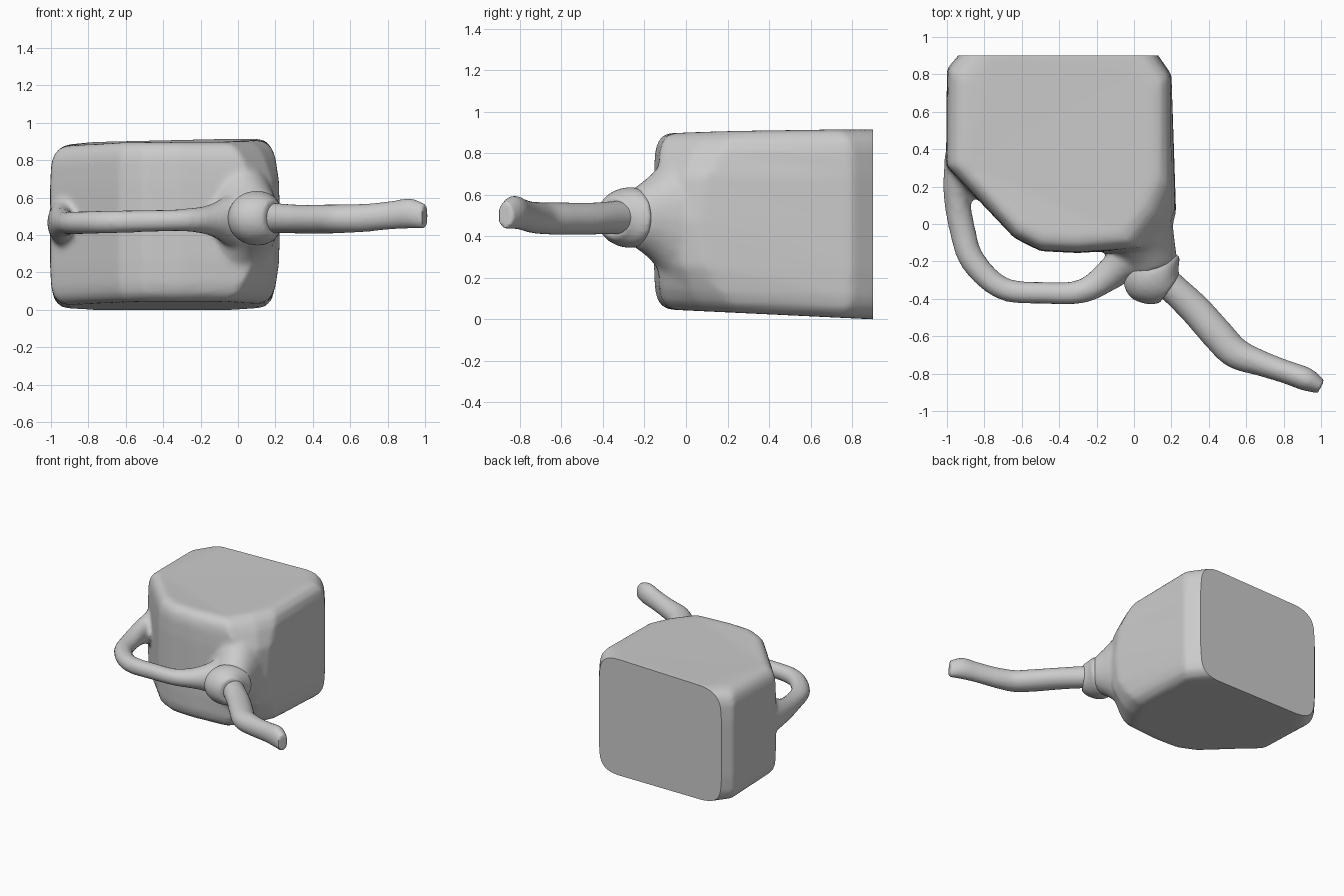
import bpy, bmesh, math
from mathutils import Vector

if "Cube" in bpy.data.objects:
    bpy.data.objects.remove(bpy.data.objects["Cube"])


def spline(keys, steps=6):
    """Catmull-Rom interpolation of (x, y, z, half_width, half_height) keys."""
    k = [Vector(p) for p in keys]
    k = [2 * k[0] - k[1]] + k + [2 * k[-1] - k[-2]]
    out = []
    for i in range(1, len(k) - 2):
        a, b, c, d = k[i - 1:i + 3]
        for s in range(steps):
            t = s / steps
            out.append(0.5 * (2 * b + (c - a) * t + (2 * a - 5 * b + 4 * c - d) * t * t
                              + (3 * b - a - 3 * c + d) * t ** 3))
    return out + [k[-2]]


def loft(bm, rings):
    """Skin a closed solid over equal-length rings of points."""
    vs = [[bm.verts.new(p) for p in r] for r in rings]
    n = len(vs[0])
    for a, b in zip(vs, vs[1:]):
        for i in range(n):
            j = (i + 1) % n
            bm.faces.new((a[i], a[j], b[j], b[i]))
    bm.faces.new(vs[0][::-1])
    bm.faces.new(vs[-1])


def tube(bm, keys, sides=20, steps=6):
    """Elliptical tube along a path lying in a level plane."""
    pts = spline(keys, steps)
    rings = []
    for i, p in enumerate(pts):
        q, o = pts[min(i + 1, len(pts) - 1)], pts[max(i - 1, 0)]
        side = Vector((-(q[1] - o[1]), q[0] - o[0], 0)).normalized()
        c = Vector(p[:3])
        rings.append([c + side * (p[3] * math.cos(a)) + Vector((0, 0, p[4] * math.sin(a)))
                      for a in (2 * math.pi * s / sides for s in range(sides))])
    loft(bm, rings)


def finish(bm, name, voxel=0.018, smooth=6, cut_y=None):
    """Fuse overlapping solids into one soft skin, optionally cut flat at the back."""
    bmesh.ops.recalc_face_normals(bm, faces=bm.faces)
    me = bpy.data.meshes.new(name)
    bm.to_mesh(me)
    bm.free()
    ob = bpy.data.objects.new(name, me)
    bpy.context.collection.objects.link(ob)
    rm = ob.modifiers.new("fuse", 'REMESH')
    rm.mode, rm.voxel_size = 'VOXEL', voxel
    sm = ob.modifiers.new("soften", 'SMOOTH')
    sm.factor, sm.iterations = 0.5, smooth
    dg = bpy.context.evaluated_depsgraph_get()
    done = bpy.data.meshes.new_from_object(ob.evaluated_get(dg))
    ob.modifiers.clear()
    ob.data = done
    if cut_y is not None:
        b = bmesh.new()
        b.from_mesh(done)
        bmesh.ops.bisect_plane(b, geom=b.verts[:] + b.edges[:] + b.faces[:],
                               plane_co=(0, cut_y, 0), plane_no=(0, 1, 0), clear_outer=True)
        bmesh.ops.holes_fill(b, edges=[e for e in b.edges if e.is_boundary], sides=0)
        b.to_mesh(done)
        b.free()
    bpy.ops.object.select_all(action='DESELECT')
    ob.select_set(True)
    bpy.context.view_layer.objects.active = ob
    bpy.ops.object.shade_smooth_by_angle(angle=math.radians(40))
    return ob


# Can body: plan outline at mid height, and a blunter corner on the broad sides
outline = [(-1, .83), (-.94, .9), (-.84, 1.02), (.04, 1.02), (.13, .9), (.2, .8), (.225, .06),
           (.2, -.03), (.1, -.13), (-.3, -.155), (-.5, -.145), (-.64, -.075), (-1.005, .31)]
blunt = {6: (.2, .22), 7: (.13, .05), 8: (0, -.13)}
body = bmesh.new()
rings = []
for t, scale, mix in [(0, .84, 1), (.012, .91, 1), (.05, .965, .9), (.11, .99, .7), (.25, 1, .2),
                      (.5, 1, 0), (.75, 1, .2), (.89, .99, .7), (.95, .965, .9),
                      (.988, .91, 1), (1, .84, 1)]:
    ring = []
    for i, p in enumerate(outline):
        v = Vector(p).lerp(Vector(blunt.get(i, p)), mix)
        v = Vector((-.4, .35)) + (v - Vector((-.4, .35))) * scale
        low = .05 - .05 * (v.y + .15) / 1.05
        high = .895 + .02 * min(1, (v.y + .15) / .6) - .04 * max(0, (-.6 - v.x) / .4)
        ring.append((v.x, v.y, low + (high - low) * t))
    rings.append(ring)
loft(body, rings)

# Shoulder tapering from the body corner to the neck
tube(body, [(-.04, .06, .48, .22, .42), (.03, -.05, .48, .19, .33),
            (.08, -.16, .49, .15, .21), (.11, -.25, .49, .13, .14)])
# Carrying handle, flared at both roots
tube(body, [(-.9, .33, .47, .12, .17), (-.945, .17, .465, .075, .1), (-.92, -.02, .465, .07, .065),
            (-.86, -.2, .465, .068, .062), (-.7, -.345, .47, .062, .062),
            (-.48, -.368, .475, .06, .06), (-.28, -.36, .48, .065, .062),
            (-.13, -.27, .48, .085, .09), (.02, -.14, .48, .12, .18)])
finish(body, "can_body_with_handle", cut_y=.9)

# Screw collar round the neck
collar = bmesh.new()
tube(collar, [(.07, -.21, .49, .13, .13), (.09, -.25, .49, .165, .145), (.115, -.285, .49, .17, .145),
              (.15, -.32, .49, .14, .13), (.19, -.35, .49, .09, .1)], 24, 4)
finish(collar, "neck_collar", .012, 4)

# Bent pouring nozzle
nozzle = bmesh.new()
tube(nozzle, [(.13, -.27, .49, .08, .085), (.21, -.345, .49, .08, .08), (.33, -.46, .485, .085, .077),
              (.45, -.595, .485, .087, .078), (.545, -.69, .487, .083, .077),
              (.68, -.745, .492, .068, .075), (.81, -.79, .505, .062, .075),
              (.92, -.83, .515, .062, .08), (1.0, -.87, .5, .04, .065)])
finish(nozzle, "pouring_nozzle", .012, 3)
